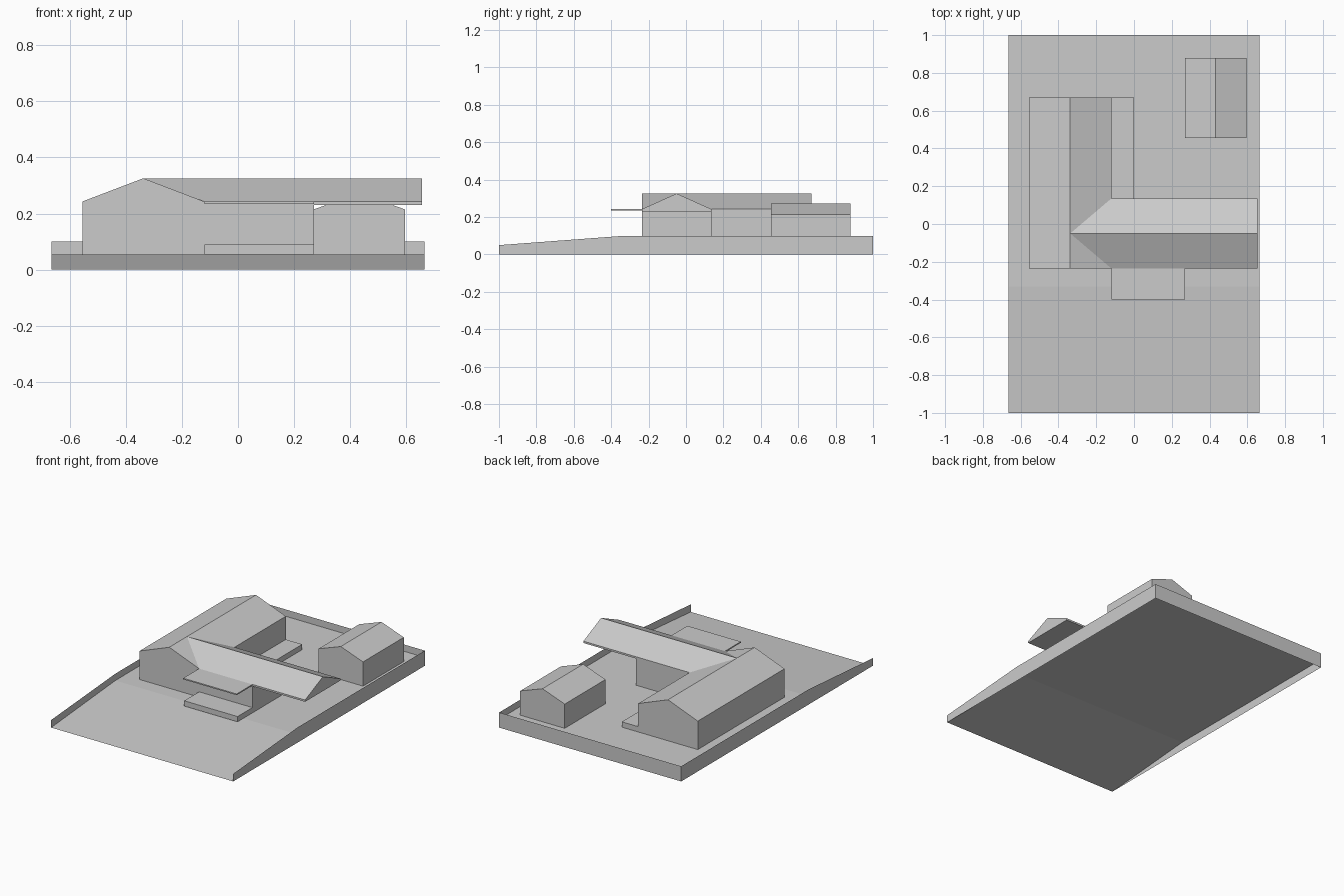
import bpy
import bmesh

cube = bpy.data.objects.get("Cube")
if cube:
    bpy.data.objects.remove(cube, do_unlink=True)

GREY = (0.6, 0.6, 0.6, 1.0)
grey = bpy.data.materials.new("plain grey")
grey.use_nodes = True
grey.diffuse_color = GREY
grey.node_tree.nodes["Principled BSDF"].inputs["Base Color"].default_value = GREY

GROUND = 0.055   # level of the flat yard
BREAK_Y = -0.33  # where the yard starts sloping down
HALF_X = 0.665


def finish(name, bm):
    mesh = bpy.data.meshes.new(name)
    bm.to_mesh(mesh)
    bm.free()
    mesh.materials.append(grey)
    obj = bpy.data.objects.new(name, mesh)
    bpy.context.collection.objects.link(obj)
    return obj


def sheet(name, *outlines):
    """Thin surface made of one face per outline."""
    bm = bmesh.new()
    for outline in outlines:
        bm.faces.new([bm.verts.new(p) for p in outline])
    bmesh.ops.remove_doubles(bm, verts=bm.verts[:], dist=0.0001)
    return finish(name, bm)


def extrude(name, profile, axis, start, end):
    """Solid with a (side, z) profile drawn along the x or y axis."""
    def place(s, z, along):
        return (along, s, z) if axis == "x" else (s, along, z)
    bm = bmesh.new()
    face = bm.faces.new([bm.verts.new(place(s, z, start)) for s, z in profile])
    result = bmesh.ops.extrude_face_region(bm, geom=[face])
    moved = [v for v in result["geom"] if isinstance(v, bmesh.types.BMVert)]
    bmesh.ops.translate(bm, verts=moved, vec=place(0, 0, end - start))
    bmesh.ops.recalc_face_normals(bm, faces=bm.faces[:])
    return finish(name, bm)


def gable(low, high, bottom, eaves, ridge):
    mid = (low + high) / 2
    return [(low, bottom), (high, bottom), (high, eaves), (mid, ridge), (low, eaves)]


def box(name, x, y, z):
    profile = [(x[0], z[0]), (x[1], z[0]), (x[1], z[1]), (x[0], z[1])]
    return extrude(name, profile, "y", *y)


# Yard: sloping front and flat back
sheet("yard",
      [(-HALF_X, -1, 0), (HALF_X, -1, 0), (HALF_X, BREAK_Y, GROUND), (-HALF_X, BREAK_Y, GROUND)],
      [(-HALF_X, BREAK_Y, GROUND), (HALF_X, BREAK_Y, GROUND), (HALF_X, 1, GROUND), (-HALF_X, 1, GROUND)])

# Thin boundary walls on three sides
for side, name in ((1, "left_wall"), (-1, "right_wall")):
    x = side * HALF_X
    outline = [(x, -1, 0), (x, 1, 0), (x, 1, 0.1), (x, BREAK_Y, 0.1), (x, -1, 0.05)]
    sheet(name, outline if side > 0 else outline[::-1])
sheet("back_wall", [(HALF_X, 1, 0), (-HALF_X, 1, 0), (-HALF_X, 1, 0.1), (HALF_X, 1, 0.1)])

# Long wing and the cross wing that meets it
extrude("long_wing", gable(-0.555, -0.12, GROUND, 0.243, 0.326), "y", -0.235, 0.67)
box("cross_wing_body", (-0.3, 0.27), (-0.235, 0.135), (GROUND, 0.235))
extrude("cross_wing_roof", gable(-0.235, 0.135, 0.231, 0.243, 0.326), "x", -0.34, 0.655)

# Porch deck, its flat canopy, and the back terrace
box("porch_deck", (-0.12, 0.27), (-0.39, -0.235), (GROUND, 0.09))
box("porch_canopy", (-0.12, 0.27), (-0.4, -0.235), (0.235, 0.243))
box("back_terrace", (-0.12, 0.0), (0.135, 0.67), (GROUND, 0.09))

# Detached outbuilding
extrude("outbuilding", gable(0.27, 0.595, GROUND, 0.215, 0.273), "y", 0.455, 0.88)
